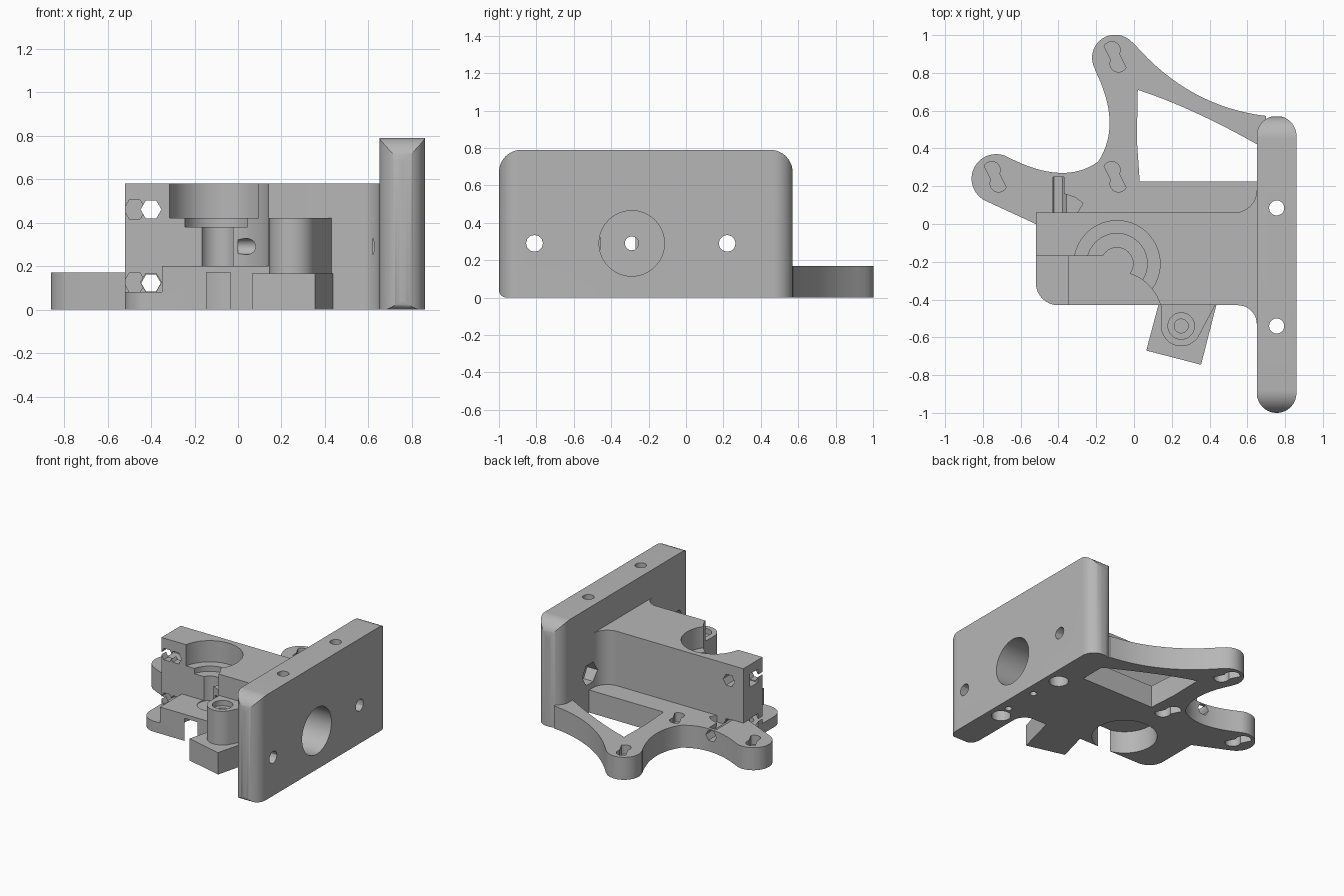
import bpy, bmesh
from math import sin, cos, pi, radians
from mathutils import Vector

if "Cube" in bpy.data.objects:
    bpy.data.objects.remove(bpy.data.objects["Cube"])

grey = bpy.data.materials.new("light_grey_plastic")
grey.use_nodes = True
colour = (0.47, 0.47, 0.47, 1)
grey.diffuse_color = colour
grey.node_tree.nodes["Principled BSDF"].inputs["Base Color"].default_value = colour


# Profile helpers
def arc(x, y, r, start, end, n=16):
    angles = [radians(start + (end - start) * i / n) for i in range(n + 1)]
    return [(x + r * cos(a), y + r * sin(a)) for a in angles]


def circle(x, y, r, n=40):
    return arc(x, y, r, 0, 360 - 360 / n, n - 1)


def rect(x0, x1, y0, y1):
    return [(x0, y0), (x1, y0), (x1, y1), (x0, y1)]


def bend(p, c, q, n=16):
    p, c, q = Vector(p), Vector(c), Vector(q)
    ts = [i / n for i in range(n + 1)]
    return [tuple(p * (1 - t) ** 2 + c * 2 * t * (1 - t) + q * t * t) for t in ts]


def slot(x, y, r):
    dx, dy = -0.018, 0.036
    return arc(x + dx, y + dy, r, -27, 153, 10) + arc(x - dx, y - dy, r, 153, 333, 10)


def prism(name, profile, low, high, axis="z"):
    """Extrude a 2D profile along one axis."""
    place = {"z": lambda a, b, h: (a, b, h),
             "x": lambda a, b, h: (h, a, b),
             "y": lambda a, b, h: (a, h, b)}[axis]
    bm = bmesh.new()
    face = bm.faces.new([bm.verts.new(place(a, b, low)) for a, b in profile])
    made = bmesh.ops.extrude_face_region(bm, geom=[face])["geom"]
    move = Vector(place(0, 0, high - low))
    bmesh.ops.translate(bm, vec=move, verts=[g for g in made if isinstance(g, bmesh.types.BMVert)])
    bmesh.ops.recalc_face_normals(bm, faces=bm.faces)
    mesh = bpy.data.meshes.new(name)
    bm.to_mesh(mesh)
    bm.free()
    mesh.materials.append(grey)
    obj = bpy.data.objects.new(name, mesh)
    bpy.context.collection.objects.link(obj)
    return obj


def combine(obj, operation, *shape):
    """Cut or trim a part with a temporary prism."""
    tool = prism("cutter", *shape)
    tool.hide_render = True
    mod = obj.modifiers.new("shape", "BOOLEAN")
    mod.operation, mod.solver, mod.object = operation, "EXACT", tool
    bpy.context.view_layer.objects.active = obj
    bpy.ops.object.modifier_apply(modifier=mod.name)
    bpy.data.objects.remove(tool)


def cut(obj, *shapes):
    for shape in shapes:
        combine(obj, "DIFFERENCE", *shape)


# Upright mounting plate, rounded in side view and in plan
side = (arc(-0.96, 0.04, 0.04, 180, 270, 6) + [(0.57, 0)]
        + arc(0.45, 0.67, 0.12, 0, 90) + arc(-0.88, 0.67, 0.12, 90, 180))
plan = arc(0.755, 0.467, 0.105, 0, 180, 28) + arc(0.755, -0.895, 0.105, 180, 360, 28)
plate = prism("mounting_plate", side, 0.6, 0.9, "x")
combine(plate, "INTERSECT", plan, -0.1, 1)

# Main body with fillets where it meets the plate
outline = (arc(-0.4, -0.31, 0.12, 180, 270) + arc(0.55, -0.53, 0.1, 90, 0)
           + [(0.68, -0.53), (0.68, 0.18)] + arc(0.53, 0.18, 0.12, 0, -90) + [(-0.52, 0.06)])
body = prism("main_body", outline, 0, 0.58)

# Base with two arms
foot = (arc(-0.73, 0.24, 0.13, 245, 60, 24)
        + bend((-0.665, 0.353), (-0.37, 0.2), (-0.19, 0.33))[1:]
        + bend((-0.19, 0.33), (-0.06, 0.526), (-0.208, 0.818))[1:]
        + arc(-0.1, 0.88, 0.122, 210, 45, 24)
        + bend((0, 0.955), (0.29, 0.62), (0.7, 0.572))
        + [(0.7, 0.4), (0.67, 0.4), (0.67, 0.03), (-0.5, 0.03), (-0.52, 0)])
base = prism("base_arms", foot, 0, 0.17)
window = (bend((0.02, 0.71), (0.3, 0.62), (0.655, 0.42), 8)
          + [(0.655, 0.225), (0.03, 0.225), (0.015, 0.45)])
cut(base, (window, -0.1, 0.3))
for x, y in ((-0.1, 0.885), (-0.735, 0.25), (-0.1, 0.25)):
    cut(base, (slot(x, y, 0.045), 0.1, 0.3), (slot(x, y, 0.055), -0.1, 0.09))

# Front step and curved roller clearance
cut(body,
    (rect(-0.7, -0.35, -0.6, -0.17), 0.08, 0.7),
    (rect(-0.36, -0.09, -0.6, -0.17), 0.2, 0.7),
    (circle(-0.1, -0.5, 0.25, 64), 0.2, 0.7))

# Stepped bearing seats above and below
for radius, low, high in ((0.228, 0.42, 0.7), (0.16, 0.38, 0.5),
                          (0.085, 0.195, 0.4), (0.227, -0.1, 0.17)):
    cut(body, (circle(-0.09, -0.21, radius, 56), low, high))

# Clamp bolt channels with nut pockets in the left end
for z in (0.46, 0.125):
    hole = circle(-0.4, z, 0.048, 6)
    cut(body, (hole, -0.5, 0.2, "y"),
        (circle(-0.475, z, 0.05, 6), -0.5, -0.11, "y"),
        (rect(-0.7, -0.4, -0.115, -0.02), z - 0.05, z + 0.05))
cut(base, (circle(-0.4, 0.122, 0.045, 6), -0.1, 0.5, "y"),
    (rect(-0.43, -0.37, 0.05, 0.25), 0.12, 0.3),
    ([(-0.4, 0.16), (-0.37, 0.16), (-0.31, 0.14), (-0.27, 0.11),
      (-0.3, 0.06), (-0.4, 0.06)], 0.12, 0.3))

# Feed bore and round socket through plate and body
for part in (plate, body):
    cut(part, (circle(-0.29, 0.29, 0.037, 20), 0, 1, "x"),
        (circle(-0.29, 0.29, 0.175, 48), 0.62, 1, "x"),
        (circle(0.22, 0.29, 0.085, 6), 0.57, 0.73, "x"))
cut(plate, (circle(-0.81, 0.29, 0.085, 6), 0.57, 0.73, "x"))

# Plate screw holes, across and upright, with bores underneath
for y in (-0.81, 0.22):
    cut(plate, (circle(y, 0.29, 0.045, 12), 0.5, 1, "x"))
for y in (-0.54, 0.085):
    cut(plate, (circle(0.755, y, 0.04, 20), -0.1, 1),
        (circle(0.755, y, 0.068, 24), -0.1, 0.1))
for y in (-0.43, -0.16):
    cut(plate, (circle(0.78, y, 0.025, 12), -0.1, 0.08))

# Hinge boss with a counterbored pivot hole
boss = prism("hinge_boss", arc(0.25, -0.54, 0.107, 180, 331, 20)
             + [(0.435, -0.42), (0.145, -0.42)], 0.165, 0.42)
cut(boss, (circle(0.25, -0.54, 0.07), 0.38, 0.6), (circle(0.25, -0.54, 0.037, 20), 0.19, 0.5))

# Angled block under the boss
block = prism("support_block", [(0.065, -0.67), (0.355, -0.745), (0.437, -0.425), (0.13, -0.425)],
              0, 0.165)

# Smooth curved walls, keep edges crisp
for part in (plate, body, base, boss, block):
    bpy.ops.object.select_all(action="DESELECT")
    part.select_set(True)
    bpy.context.view_layer.objects.active = part
    bpy.ops.object.shade_smooth_by_angle(angle=radians(30))
